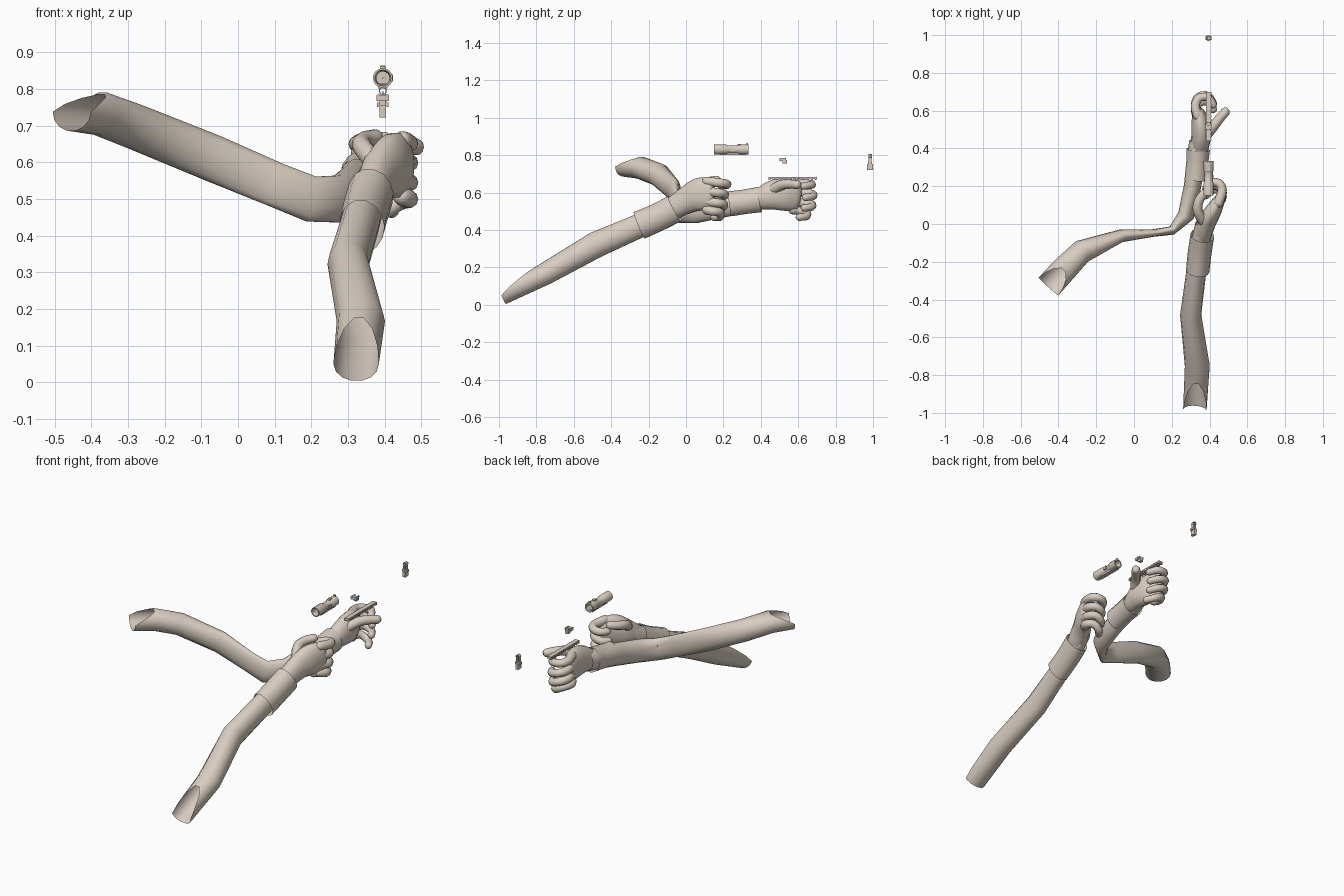
import bpy, bmesh, math
from mathutils import Vector

old = bpy.data.objects.get("Cube")
if old:
    bpy.data.objects.remove(old, do_unlink=True)

BEIGE = bpy.data.materials.new("warm beige")
BEIGE.use_nodes = True
BEIGE.diffuse_color = (0.69, 0.61, 0.53, 1)
BEIGE.node_tree.nodes["Principled BSDF"].inputs["Base Color"].default_value = BEIGE.diffuse_color


def finish(name, bm, angle):
    bmesh.ops.recalc_face_normals(bm, faces=bm.faces)
    me = bpy.data.meshes.new(name)
    bm.to_mesh(me)
    bm.free()
    me.materials.append(BEIGE)
    ob = bpy.data.objects.new(name, me)
    bpy.context.collection.objects.link(ob)
    bpy.ops.object.select_all(action="DESELECT")
    ob.select_set(True)
    bpy.context.view_layer.objects.active = ob
    bpy.ops.object.shade_smooth_by_angle(angle=math.radians(angle))


def skin_rings(bm, rings):
    for a, b in zip(rings, rings[1:]):
        n = len(a)
        for i in range(n):
            bm.faces.new((a[i], a[(i + 1) % n], b[(i + 1) % n], b[i]))


def spline(pts, steps):
    """Smooth path through points of (x, y, z, half width, half height)."""
    p = [Vector(q) for q in pts]
    p = [p[0] * 2 - p[1]] + p + [p[-1] * 2 - p[-2]]
    out = []
    for a, b, c, d in zip(p, p[1:], p[2:], p[3:]):
        for s in range(steps):
            t = s / steps
            out.append((b * 2 + (c - a) * t + (a * 2 - b * 5 + c * 4 - d) * t ** 2
                        + (b * 3 - a - c * 3 + d) * t ** 3) * 0.5)
    return out + [p[-2]]


def limb(name, pts, slant=0, closed=False, sides=14, steps=3):
    """Elliptical tube; slant pulls back the top of its open end, closed rounds both ends."""
    path = spline(pts, steps)
    bm = bmesh.new()
    rings = []

    def ring(c, t, rh, rv, pull=0):
        side = t.cross(Vector((0, 0, 1))).normalized()
        up = side.cross(t)
        verts = []
        for i in range(sides):
            a = math.tau * i / sides
            shift = pull * max(0, math.sin(a)) ** 1.3
            verts.append(bm.verts.new(c + side * rh * math.cos(a) + up * rv * math.sin(a) + t * shift))
        rings.append(verts)

    last = len(path) - 1
    for k, q in enumerate(path):
        t = (Vector(path[min(k + 1, last)][:3]) - Vector(path[max(k - 1, 0)][:3])).normalized()
        c, rh, rv = Vector(q[:3]), q[3], q[4]
        r = min(rh, rv)
        if closed and k == 0:
            ring(c - t * r * 0.8, t, rh * 0.5, rv * 0.5)
            ring(c - t * r * 0.45, t, rh * 0.85, rv * 0.85)
        ring(c, t, rh, rv, slant if k == 0 else 0)
        if closed and k == last:
            ring(c + t * r * 0.45, t, rh * 0.85, rv * 0.85)
            ring(c + t * r * 0.8, t, rh * 0.5, rv * 0.5)
    skin_rings(bm, rings)
    if closed:
        bm.faces.new(rings[0])
        bm.faces.new(rings[-1])
    finish(name, bm, 50)


def finger(name, pts, r):
    n = len(pts)
    limb(name, [(*p, r * (1 - 0.25 * i / n), r * (1 - 0.25 * i / n)) for i, p in enumerate(pts)],
         closed=True, sides=10)


def boxes(name, items):
    """Joined blocks, each given as centre and size."""
    bm = bmesh.new()
    for c, s in items:
        for v in bmesh.ops.create_cube(bm, size=1)["verts"]:
            v.co = Vector(c) + Vector([a * b for a, b in zip(v.co, s)])
    finish(name, bm, 30)


def lathe(name, x, z, profile, sides=16):
    """Turned part about a front-to-back axis; profile is (y, radius)."""
    bm = bmesh.new()
    rings = [[bm.verts.new((x + r * math.cos(math.tau * i / sides), y, z + r * math.sin(math.tau * i / sides)))
              for i in range(sides)] for y, r in profile]
    skin_rings(bm, rings + [rings[0]])
    finish(name, bm, 30)


# Right arm: sleeve, flared cuff and gripping hand
limb("right_sleeve", [(.322, -.985, .05, .062, .052), (.335, -.75, .167, .066, .061),
                      (.30, -.48, .322, .056, .072), (.33, -.25, .422, .053, .065),
                      (.355, -.08, .51, .05, .064), (.37, 0, .55, .045, .06)], slant=.185, steps=1)
limb("right_cuff", [(.337, -.25, .425, .062, .078), (.348, -.15, .468, .063, .076),
                    (.362, -.06, .515, .063, .077)], steps=2)
limb("right_palm", [(.362, -.07, .517, .045, .06), (.385, .01, .562, .05, .075),
                    (.42, .07, .59, .044, .09), (.45, .125, .595, .032, .085)], closed=True)
right_fingers = (("index", .66, .225, .0), ("middle", .607, .212, .006),
                 ("ring", .553, .208, .012), ("little", .508, .19, .018))
for name, z, reach, drop in right_fingers:
    finger("right_" + name + "_finger",
           [(.447, .11, z), (.467, reach - .045, z - .008), (.445, reach - .008, z - .014),
            (.405, reach - .01, z - .02 - drop), (.38, reach - .04, z - .022 - drop)], .026)
finger("right_thumb", [(.37, .01, .605), (.337, .07, .645), (.345, .125, .66), (.375, .165, .668)], .028)

# Left arm: sleeve, cuff and supporting hand
limb("left_sleeve", [(-.453, -.332, .738, .07, .053), (-.375, -.245, .733, .069, .06),
                     (-.275, -.145, .695, .063, .062), (-.07, -.063, .612, .034, .065),
                     (.1, -.048, .54, .02, .062), (.2, -.035, .5, .024, .064),
                     (.275, .045, .5, .044, .066), (.31, .2, .53, .046, .064),
                     (.33, .36, .56, .05, .06), (.335, .44, .572, .042, .055)], slant=.12, steps=1)
limb("left_cuff", [(.328, .235, .54, .06, .069), (.334, .31, .55, .058, .067),
                   (.34, .395, .563, .062, .07)], steps=2)
limb("left_palm", [(.345, .39, .563, .046, .057), (.355, .46, .585, .052, .08),
                   (.352, .53, .592, .048, .092), (.342, .585, .587, .036, .086)], closed=True)
left_fingers = (("index", .655, .675, .0), ("middle", .602, .683, .008),
                ("ring", .55, .677, .012), ("little", .508, .65, .02))
for name, z, reach, drop in left_fingers:
    finger("left_" + name + "_finger",
           [(.338, .57, z), (.325, reach - .05, z - .005), (.345, reach - .008, z - .01),
            (.392, reach - .005, z - .014 - drop), (.42, reach - .045, z - .02 - drop)], .025)
finger("left_thumb", [(.37, .455, .61), (.415, .51, .64), (.45, .555, .645), (.485, .595, .642)], .029)

# Scope: hollow turned body with lens, mount and turrets
X = .395
lathe("scope_body", X, .83, [(.15, .027), (.215, .027), (.225, .022), (.275, .022), (.285, .027),
                             (.333, .027), (.333, .020), (.31, .018), (.18, .018), (.15, .022)])
lathe("scope_lens", X, .83, [(.2, .0185), (.2, .001), (.205, .001), (.205, .0185)])
boxes("scope_fittings", [((X, .25, .808), (.026, .14, .014)), ((X, .285, .856), (.016, .02, .01)),
                         ((X + .022, .25, .83), (.01, .02, .018)), ((X, .328, .858), (.012, .008, .012))])

# Toothed mounting rail
boxes("rail", [((X, .57, .680), (.026, .26, .007))]
      + [((X, .447 + i * .0205, .673), (.03, .011, .010)) for i in range(13)])

# Folding rear sight
boxes("rear_sight", [((X, .512, .776), (.034, .022, .016)), ((X, .528, .765), (.018, .022, .02)),
                     ((X - .012, .52, .78), (.007, .03, .01)), ((X + .012, .52, .78), (.007, .03, .01))])

# Front sight: foot, post and hooded ring
boxes("front_sight", [((X, .984, .738), (.017, .03, .032)), ((X, .984, .757), (.032, .022, .012)),
                      ((X - .007, .984, .774), (.005, .016, .026)), ((X + .007, .984, .774), (.005, .016, .026)),
                      ((X, .986, .785), (.003, .006, .02))])
lathe("front_sight_ring", X, .795, [(.975, .011), (.995, .011), (.995, .008), (.975, .008)], 12)
